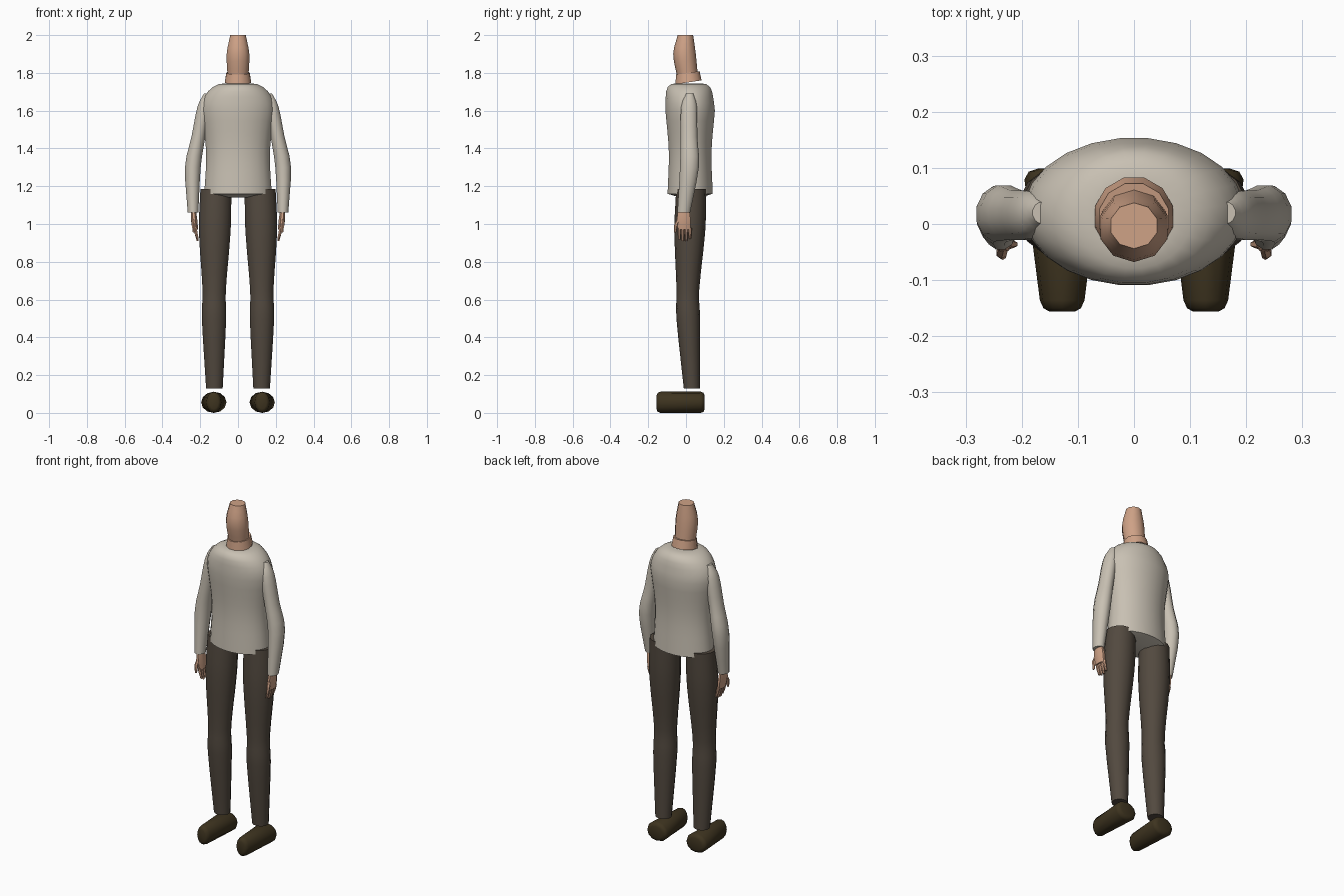
import bpy, bmesh
from math import sin, cos, pi, radians
from mathutils import Vector, Matrix

cube = bpy.data.objects.get("Cube")
if cube:
    bpy.data.objects.remove(cube, do_unlink=True)


def material(name, red, green, blue):
    made = bpy.data.materials.new(name)
    made.use_nodes = True
    made.diffuse_color = (red, green, blue, 1)
    shader = made.node_tree.nodes["Principled BSDF"]
    shader.inputs["Base Color"].default_value = made.diffuse_color
    return made


shirt_cream = material("shirt_cream", .58, .53, .45)
skin = material("skin", .62, .36, .24)
trouser_brown = material("trouser_brown", .085, .067, .05)
shoe_brown = material("shoe_brown", .048, .034, .014)


def finish(name, bm, colour, mirrored=False):
    """Turn a bmesh into a smooth-shaded object, on the right side if mirrored."""
    if mirrored:
        bmesh.ops.scale(bm, vec=(-1, 1, 1), verts=bm.verts)
    bmesh.ops.recalc_face_normals(bm, faces=bm.faces)
    mesh = bpy.data.meshes.new(name)
    bm.to_mesh(mesh)
    bm.free()
    mesh.materials.append(colour)
    part = bpy.data.objects.new(name, mesh)
    bpy.context.collection.objects.link(part)
    bpy.ops.object.select_all(action='DESELECT')
    part.select_set(True)
    bpy.context.view_layer.objects.active = part
    bpy.ops.object.shade_smooth_by_angle(angle=radians(50))


def smooth_path(points, steps):
    """Pass a smooth curve through points of position and radius."""
    keys = [Vector(p) for p in points]
    keys = [keys[0] * 2 - keys[1], *keys, keys[-1] * 2 - keys[-2]]
    path = []
    for before, start, end, after in zip(keys, keys[1:], keys[2:], keys[3:]):
        for step in range(steps):
            t = step / steps
            leave, arrive = (end - before) / 2, (after - start) / 2
            path.append(start + leave * t
                        + ((end - start) * 3 - leave * 2 - arrive) * t ** 2
                        + ((start - end) * 2 + leave + arrive) * t ** 3)
    return path + [keys[-2]]


def add_tube(bm, path, sides, depth=1, tilt=0):
    """Stack oval rings along a path; depth is the ratio of depth to width."""
    previous = None
    for x, y, z, radius in path:
        ring = []
        for i in range(sides):
            angle = 2 * pi * (i + .5) / sides
            across, along = radius * cos(angle), radius * depth * sin(angle)
            ring.append(bm.verts.new((x + across, y + along, z + tilt * along)))
        if previous:
            for i in range(sides):
                bm.faces.new((previous[i - 1], previous[i], ring[i], ring[i - 1]))
        else:
            bm.faces.new(ring)
        previous = ring
    bm.faces.new(previous)


def tube(name, colour, points, sides, depth=1, tilt=0, steps=3, mirrored=False):
    bm = bmesh.new()
    add_tube(bm, smooth_path(points, steps), sides, depth, tilt)
    finish(name, bm, colour, mirrored)


def shirt_body():
    """Pinched waist, domed shoulders and a shallow underside."""
    hem, waist, chest, top = 1.16, 1.38, 1.6, 1.745
    centre = .022
    profile = [(0, centre, hem - .02, .08)]
    profile += smooth_path([(0, centre, hem, .18), (0, centre, waist, .17),
                            (0, centre, chest, .197)], 4)
    for step in range(1, 7):
        angle = pi / 2 * step / 6
        profile.append((0, centre, chest + (top - chest) * sin(angle),
                        .07 + .127 * cos(angle)))
    bm = bmesh.new()
    add_tube(bm, profile, sides=24, depth=.67)
    # Deepen the collar opening so that it becomes round
    for v in bm.verts:
        rise = max(0, (v.co.z - chest) / (top - chest))
        v.co.y = centre + (v.co.y - centre) * (1 + .4 * rise ** 3) - .008 * rise
    finish("shirt_body", bm, shirt_cream)


def hand(name, mirrored):
    bm = bmesh.new()
    wrist, knuckle = 1.08, .97
    palm = [(.237, -.012, wrist, .014), (.232, -.012, 1.02, .018),
            (.226, -.01, knuckle, .016)]
    add_tube(bm, smooth_path(palm, 2), sides=8, depth=2.2)
    # Four fingers curl inward, the middle ones longest
    for finger in range(4):
        y = -.036 + .019 * finger
        length = .065 - .01 * abs(finger - 1.4)
        add_tube(bm, [(.227, y, knuckle + .01, .01),
                      (.222, y, knuckle - length / 3, .009),
                      (.213, y, knuckle - length, .006)], sides=6)
    # Thumb in front of the palm
    add_tube(bm, [(.232, -.036, 1.03, .01), (.236, -.052, 1, .01),
                  (.234, -.058, .955, .006)], sides=6)
    finish(name, bm, skin, mirrored)


def shoe(name, mirrored):
    """A rounded barrel lying front to back, narrowing toward the toe."""
    radius, length, toe = .056, .255, -.156
    bm = bmesh.new()
    bmesh.ops.create_cone(bm, cap_ends=True, segments=12, radius1=radius,
                          radius2=radius, depth=length,
                          matrix=Matrix.Rotation(pi / 2, 4, 'X'))
    rims = [e for e in bm.edges if abs(e.verts[0].co.y - e.verts[1].co.y) < .01]
    bmesh.ops.bevel(bm, geom=rims, offset=.02, segments=2, profile=.5,
                    affect='EDGES')
    for v in bm.verts:
        back = v.co.y / length + .5
        v.co.x *= .65 + .55 * min(1, back * 1.4)
    bmesh.ops.translate(bm, vec=(.128, toe + length / 2, radius), verts=bm.verts)
    finish(name, bm, shoe_brown, mirrored)


shirt_body()

# Neck rising from a wider slanted band
tube("neck_base", skin, [(0, .013, 1.75, .072), (0, .01, 1.8, .064)],
     sides=12, tilt=.15, steps=1)
tube("neck", skin, [(0, .008, 1.78, .058), (0, -.008, 1.9, .063), (0, -.003, 2, .043)],
     sides=10, depth=.95)

for side in ("left", "right"):
    mirrored = side == "right"
    # Sleeve bent slightly at the elbow
    tube(side + "_sleeve", shirt_cream,
         [(.165, .02, 1.69, .016), (.18, .016, 1.62, .036), (.21, .016, 1.46, .038),
          (.239, .018, 1.3, .043), (.238, -.012, 1.06, .029)],
         sides=12, depth=1.2, mirrored=mirrored)
    hand(side + "_hand", mirrored)
    # Trouser leg tapering through knee and calf to the ankle
    tube(side + "_trouser_leg", trouser_brown,
         [(.117, .028, 1.185, .084), (.123, .02, .96, .086), (.126, .01, .65, .063),
          (.127, .012, .5, .066), (.125, .031, .13, .045)],
         sides=14, depth=.95, mirrored=mirrored)
    shoe(side + "_shoe", mirrored)
